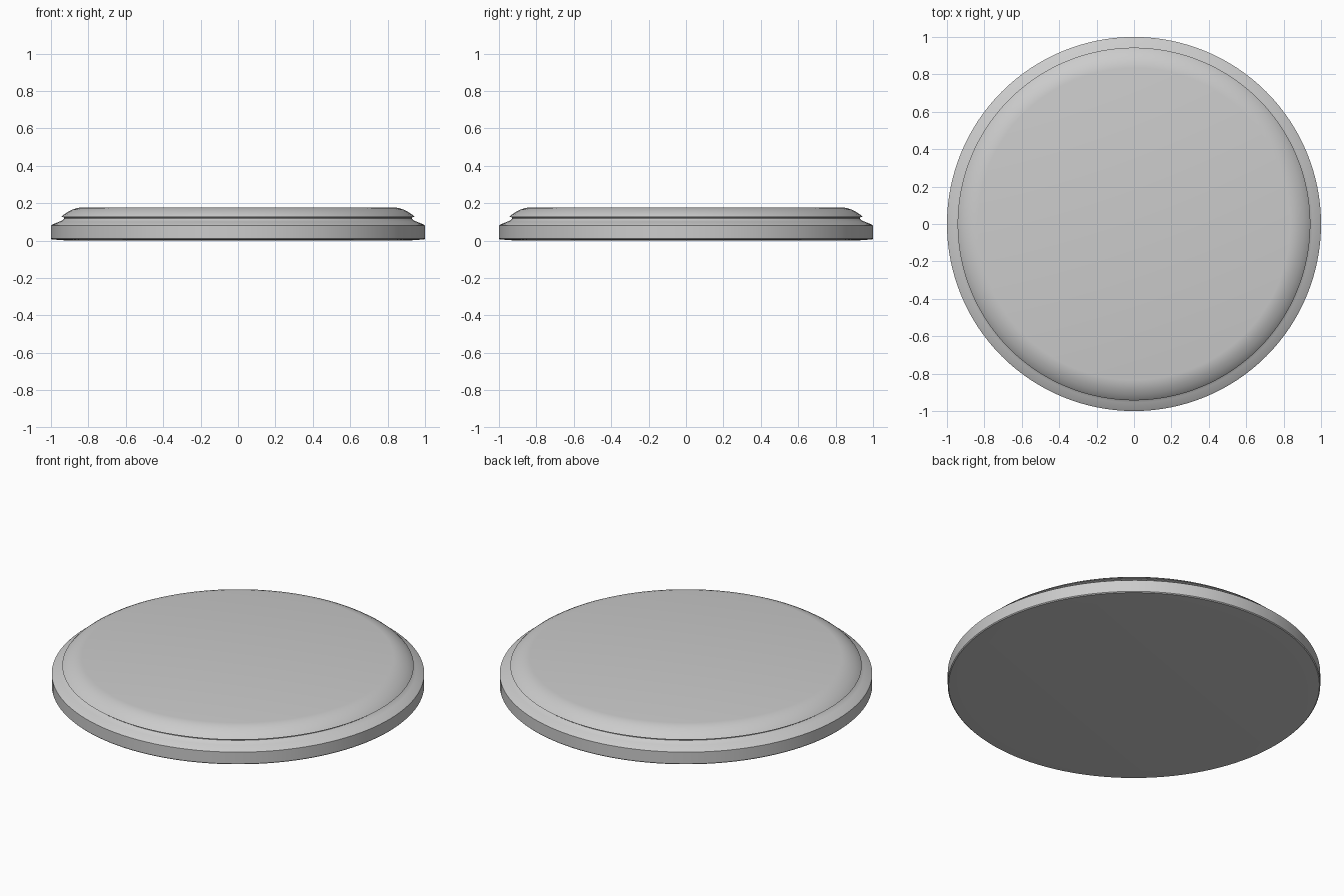
import bpy, bmesh, math

if "Cube" in bpy.data.objects:
    bpy.data.objects.remove(bpy.data.objects["Cube"])

SEGMENTS = 128

# Half profile of the round base: (radius, height), bottom to top
profile = [
    (0.91, 0.0), (0.995, 0.006), (1.0, 0.011),            # underside edge
    (1.0, 0.08), (0.992, 0.086),                          # outer rim
    (0.955, 0.101), (0.937, 0.109), (0.929, 0.117), (0.93, 0.124),  # groove
    (0.943, 0.127), (0.932, 0.138), (0.91, 0.153),        # rounded shoulder
    (0.885, 0.166), (0.86, 0.174), (0.835, 0.178),
]

# Lathe the profile into rings
bm = bmesh.new()
rings = []
for r, z in profile:
    rings.append([bm.verts.new((r * math.cos(2 * math.pi * i / SEGMENTS),
                                r * math.sin(2 * math.pi * i / SEGMENTS), z))
                  for i in range(SEGMENTS)])
for low, high in zip(rings, rings[1:]):
    for i in range(SEGMENTS):
        j = (i + 1) % SEGMENTS
        bm.faces.new((low[i], low[j], high[j], high[i]))

# Flat underside and flat top
bm.faces.new(rings[0][::-1])
bm.faces.new(rings[-1])
bmesh.ops.recalc_face_normals(bm, faces=bm.faces)

mesh = bpy.data.meshes.new("round_base")
bm.to_mesh(mesh)
bm.free()
base = bpy.data.objects.new("round_base", mesh)
bpy.context.collection.objects.link(base)

# Smooth curves with crisp rim and groove edges
bpy.context.view_layer.objects.active = base
base.select_set(True)
bpy.ops.object.shade_smooth_by_angle(angle=math.radians(30))
